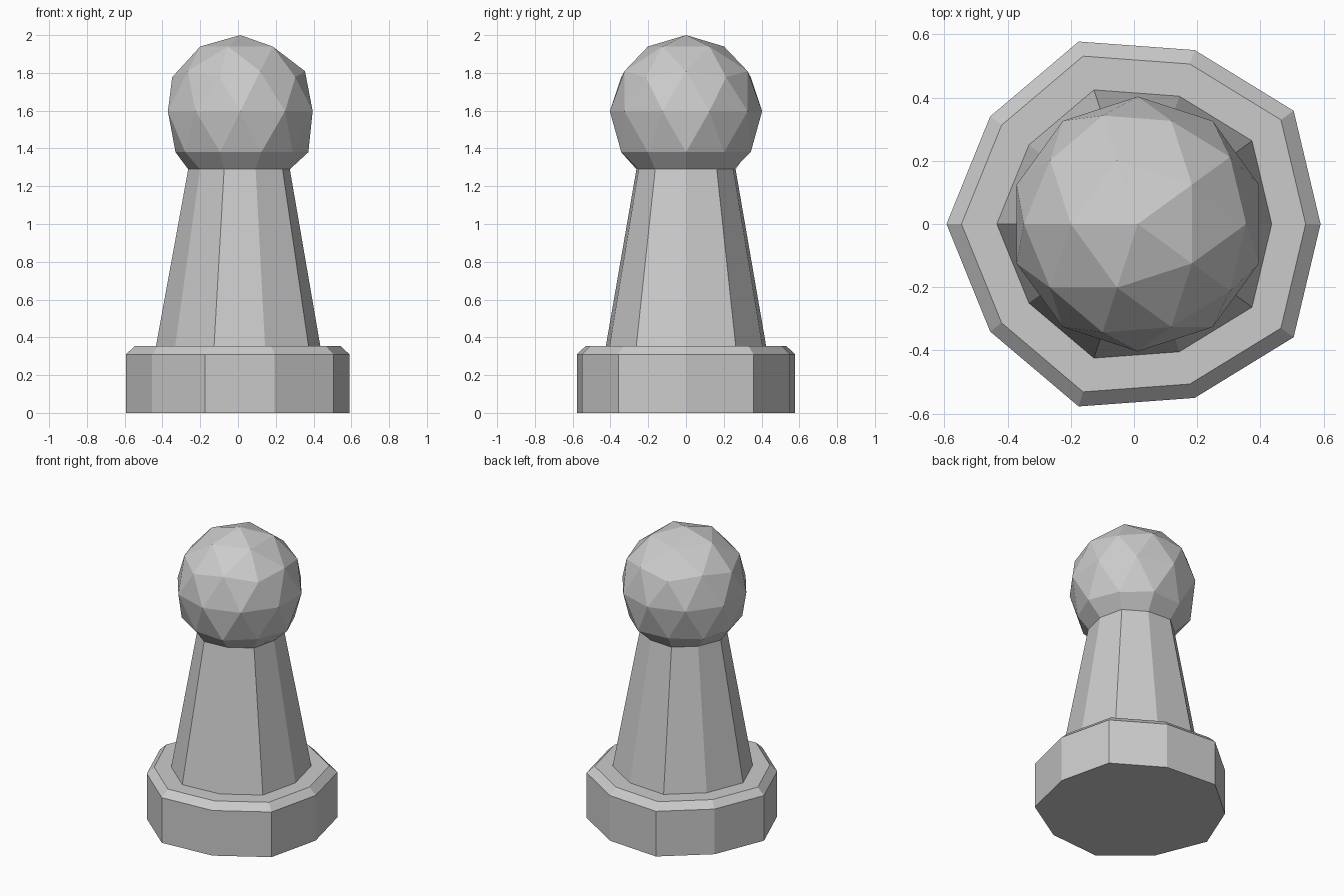
import bpy, bmesh
from math import atan2, pi, tau
from mathutils import Matrix

if "Cube" in bpy.data.objects:
    bpy.data.objects.remove(bpy.data.objects["Cube"])

# Uneven ten-sided outline, half of it, mirrored across y
half = [(0.59, 0), (0.505, 0.358), (0.192, 0.55), (-0.175, 0.577), (-0.455, 0.34), (-0.593, 0)]
outline = half + [(x, -y) for x, y in half[-2:0:-1]]

bm = bmesh.new()


def ring(scale, z, dx=0.0):
    return [bm.verts.new((x * scale + dx, y * scale, z)) for x, y in outline]


def bridge(a, b):
    n = len(a)
    for i in range(n):
        j = (i + 1) % n
        bm.faces.new((a[i], a[j], b[j], b[i]))


# Ball head: low-poly sphere with its lower cap removed and the open rim levelled
R, CX, CZ = 0.403, 0.012, 1.597
place = Matrix.Translation((CX, 0, CZ)) @ Matrix.Rotation(pi, 4, 'Z')
ball = bmesh.ops.create_icosphere(bm, subdivisions=2, radius=R, matrix=place)["verts"]
cap = [v for v in ball if v.co.z < CZ - 0.6 * R]
rim = [v for v in ball if CZ - 0.6 * R < v.co.z < CZ - 0.3 * R]
bmesh.ops.delete(bm, geom=cap, context='VERTS')
for v in rim:
    v.co.z = 1.38
rim.sort(key=lambda v: (atan2(v.co.y, v.co.x - CX) + 0.1) % tau)

# Foot, chamfer, ledge, tapered shaft and neck
rings = [ring(1, 0), ring(1, 0.31), ring(0.92, 0.355),
         ring(0.735, 0.355, 0.002), ring(0.455, 1.29, 0.006), rim]
for a, b in zip(rings, rings[1:]):
    bridge(a, b)
bm.faces.new(rings[0][::-1])

bmesh.ops.recalc_face_normals(bm, faces=bm.faces)
mesh = bpy.data.meshes.new("game_piece")
bm.to_mesh(mesh)
bm.free()
bpy.context.collection.objects.link(bpy.data.objects.new("game_piece", mesh))
